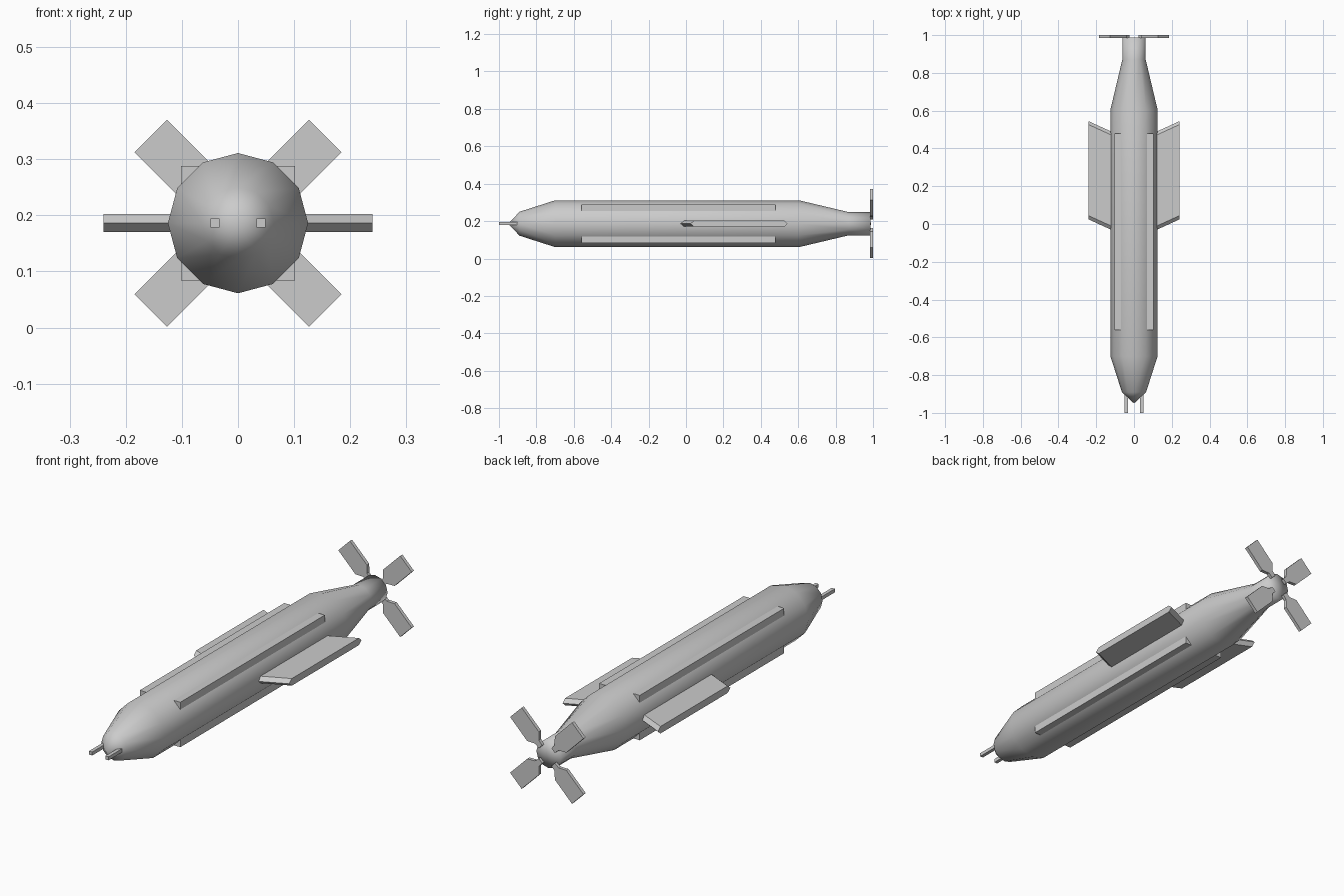
import bpy, bmesh
from math import sin, cos, pi
from mathutils import Matrix, Vector

if "Cube" in bpy.data.objects:
    bpy.data.objects.remove(bpy.data.objects["Cube"])

AXIS_Z = 0.186  # height of the hull centre line


def make_object(name, bm, smooth=False):
    bmesh.ops.recalc_face_normals(bm, faces=bm.faces[:])
    for f in bm.faces:
        f.smooth = smooth
    mesh = bpy.data.meshes.new(name)
    bm.to_mesh(mesh)
    bm.free()
    obj = bpy.data.objects.new(name, mesh)
    bpy.context.collection.objects.link(obj)
    return obj


def box(name, lo, hi):
    bm = bmesh.new()
    bmesh.ops.create_cube(bm, size=1)
    for v in bm.verts:
        v.co = [(a + b) / 2 + c * (b - a) for a, b, c in zip(lo, hi, v.co)]
    return make_object(name, bm)


def prism(name, outline, offset, matrix=Matrix()):
    """Extrude a closed outline by an offset, then place it."""
    bm = bmesh.new()
    face = bm.faces.new([bm.verts.new(p) for p in outline])
    geom = bmesh.ops.extrude_face_region(bm, geom=[face], use_keep_orig=True)["geom"]
    moved = [g for g in geom if isinstance(g, bmesh.types.BMVert)]
    bmesh.ops.translate(bm, verts=moved, vec=Vector(offset))
    bmesh.ops.transform(bm, matrix=matrix, verts=bm.verts[:])
    return make_object(name, bm)


# Hull: 12-sided lathe along y, as (y, radius)
SIDES = 12
profile = [(-0.89, 0.064), (-0.70, 0.125), (0.605, 0.125), (0.87, 0.062), (0.986, 0.062)]
bm = bmesh.new()
rings = [[bm.verts.new((r * sin(2 * pi * i / SIDES), y, AXIS_Z + r * cos(2 * pi * i / SIDES)))
          for i in range(SIDES)] for y, r in profile]
nose = bm.verts.new((0, -0.95, AXIS_Z))
tail = bm.verts.new((0, 0.988, AXIS_Z))
for i in range(SIDES):
    j = (i + 1) % SIDES
    for a, b in zip(rings, rings[1:]):
        bm.faces.new((a[i], a[j], b[j], b[i]))
    bm.faces.new((nose, rings[0][j], rings[0][i]))
    bm.faces.new((tail, rings[-1][i], rings[-1][j]))
make_object("hull", bm, smooth=True)

# Square core whose four corners emerge as the long strakes
box("hull_strakes", (-0.102, -0.56, AXIS_Z - 0.102), (0.102, 0.478, AXIS_Z + 0.102))

# Swept side wings with pointed edges, and nose probes
wing_section = [(-0.03, 0), (-0.01, 0.016), (0.472, 0.016), (0.49, 0), (0.472, -0.016), (-0.01, -0.016)]
for side, s in (("left", -1), ("right", 1)):
    prism(f"wing_{side}", [(s * 0.10, y - 0.01, AXIS_Z + z) for y, z in wing_section],
          (s * 0.14, 0.064, 0))
    x = s * 0.041
    box(f"nose_probe_{side}", (x - 0.008, -1.0, AXIS_Z - 0.008), (x + 0.008, -0.87, AXIS_Z + 0.008))

# Four diagonal propeller blades with narrow roots
half = [(0.045, 0.012), (0.07, 0.014), (0.098, 0.041), (0.22, 0.041)]
outline = [(w, 0, r) for r, w in half] + [(-w, 0, r) for r, w in reversed(half)]
for k in range(4):
    place = Matrix.Translation((0, 0.984, AXIS_Z)) @ Matrix.Rotation(pi / 4 + k * pi / 2, 4, 'Y')
    prism(f"propeller_blade_{k + 1}", outline, (0, 0.016, 0), place)
